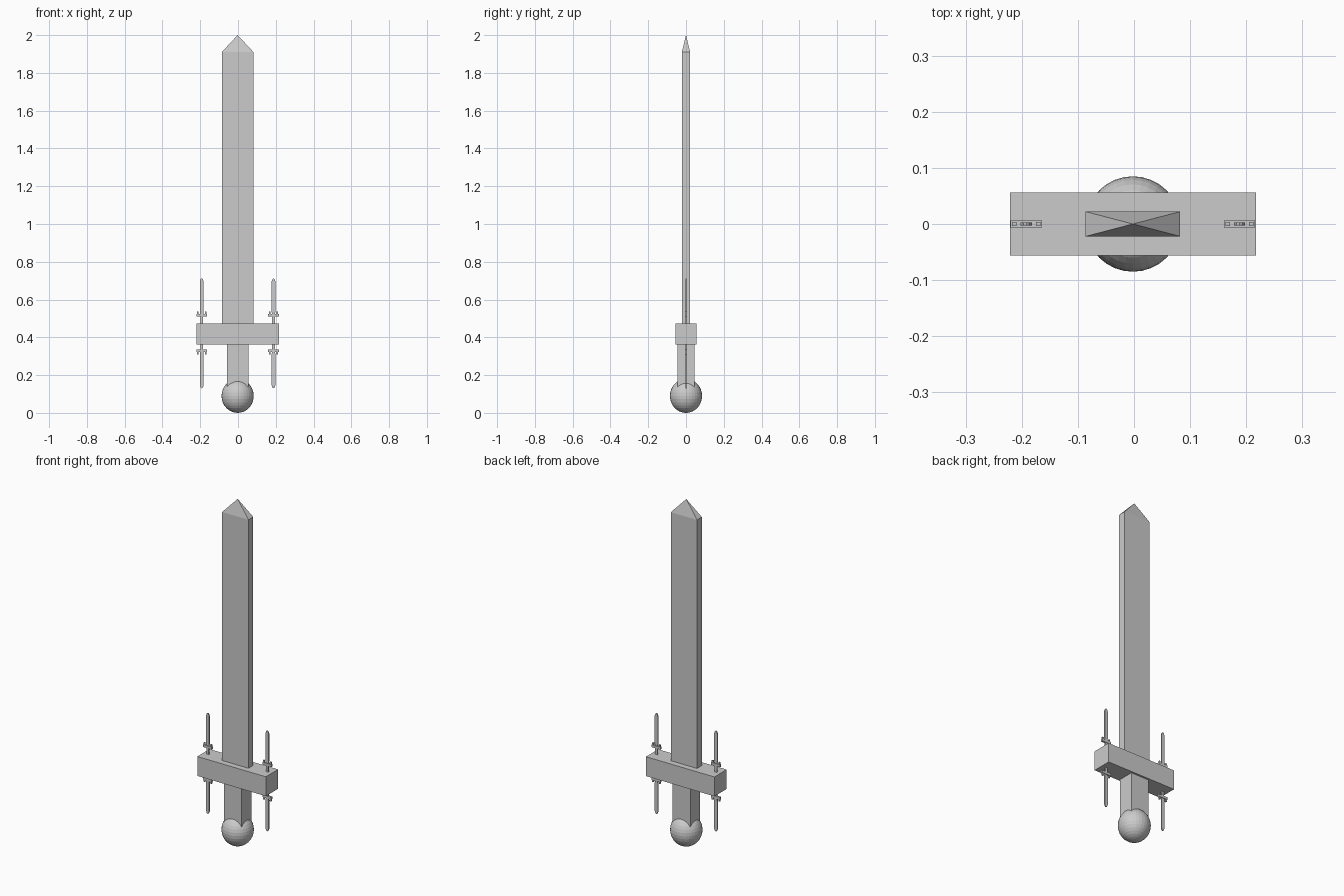
import bpy, bmesh

cube = bpy.data.objects.get("Cube")
if cube:
    bpy.data.objects.remove(cube, do_unlink=True)

CX = -0.002  # shared centre line of the sword

steel = bpy.data.materials.new("plain_grey")
steel.use_nodes = True
grey = (0.6, 0.6, 0.6, 1)
steel.diffuse_color = grey
steel.node_tree.nodes["Principled BSDF"].inputs["Base Color"].default_value = grey


def finish(name, bm):
    bmesh.ops.recalc_face_normals(bm, faces=bm.faces)
    mesh = bpy.data.meshes.new(name)
    bm.to_mesh(mesh)
    bm.free()
    mesh.materials.append(steel)
    obj = bpy.data.objects.new(name, mesh)
    bpy.context.collection.objects.link(obj)
    return obj


def add_box(bm, x, half_x, half_y, z0, z1):
    cube = bmesh.ops.create_cube(bm, size=2)
    for v in cube["verts"]:
        top = v.co.z > 0
        v.co = (x + v.co.x * half_x, v.co.y * half_y, z1 if top else z0)


def box(name, *dims):
    bm = bmesh.new()
    add_box(bm, *dims)
    return finish(name, bm)


def plate(name, points, half_y):
    """Extrude an outline in the xz plane through y."""
    bm = bmesh.new()
    face = bm.faces.new([bm.verts.new((x, -half_y, z)) for x, z in points])
    out = bmesh.ops.extrude_face_region(bm, geom=[face])
    for v in out["geom"]:
        if isinstance(v, bmesh.types.BMVert):
            v.co.y = half_y
    return finish(name, bm)


# Main blade with a four-sided point
bm = bmesh.new()
add_box(bm, CX, 0.084, 0.022, 0.46, 1.91)
top = max(bm.faces, key=lambda f: f.calc_center_median().z)
bmesh.ops.poke(bm, faces=[top])
max(bm.verts, key=lambda v: (v.co.z, -abs(v.co.x - CX))).co.z = 2.0
finish("blade", bm)

# Guard and grip
box("guard", CX, 0.219, 0.056, 0.362, 0.474)
box("grip", CX, 0.057, 0.045, 0.08, 0.37)

# Pommel ball, slightly taller than wide
bm = bmesh.new()
bmesh.ops.create_uvsphere(bm, u_segments=32, v_segments=16, radius=0.085)
for v in bm.verts:
    v.co = (v.co.x + CX, v.co.y, v.co.z * 0.09 / 0.085 + 0.09)
finish("pommel", bm)

# Small daggers standing above and hanging below each end of the guard
for side, s in (("left", 1), ("right", -1)):
    x = CX + s * 0.19
    for place, d, root, cross, tip in (
        ("upper", 1, 0.46, 0.517, 0.712),
        ("lower", -1, 0.37, 0.329, 0.130),
    ):
        name = f"{side}_{place}_dagger"
        # Blade outline: narrow shank, wider blade, blunt point
        half = [(0.007, root), (0.007, cross), (0.010, cross + d * 0.02),
                (0.010, tip - d * 0.016), (0.005, tip - d * 0.003)]
        outline = [(x + w, z) for w, z in half] + [(x, tip)]
        outline += [(x - w, z) for w, z in reversed(half)]
        plate(name + "_blade", outline, 0.003)

        # Crossbar with two short prongs
        box(name + "_crossbar", x, 0.028, 0.006, cross - 0.007, cross + 0.007)
        bm = bmesh.new()
        for p in (-0.021, 0.021):
            z0, z1 = sorted((cross, cross + d * 0.019))
            add_box(bm, x + p, 0.004, 0.004, z0, z1)
        finish(name + "_prongs", bm)
